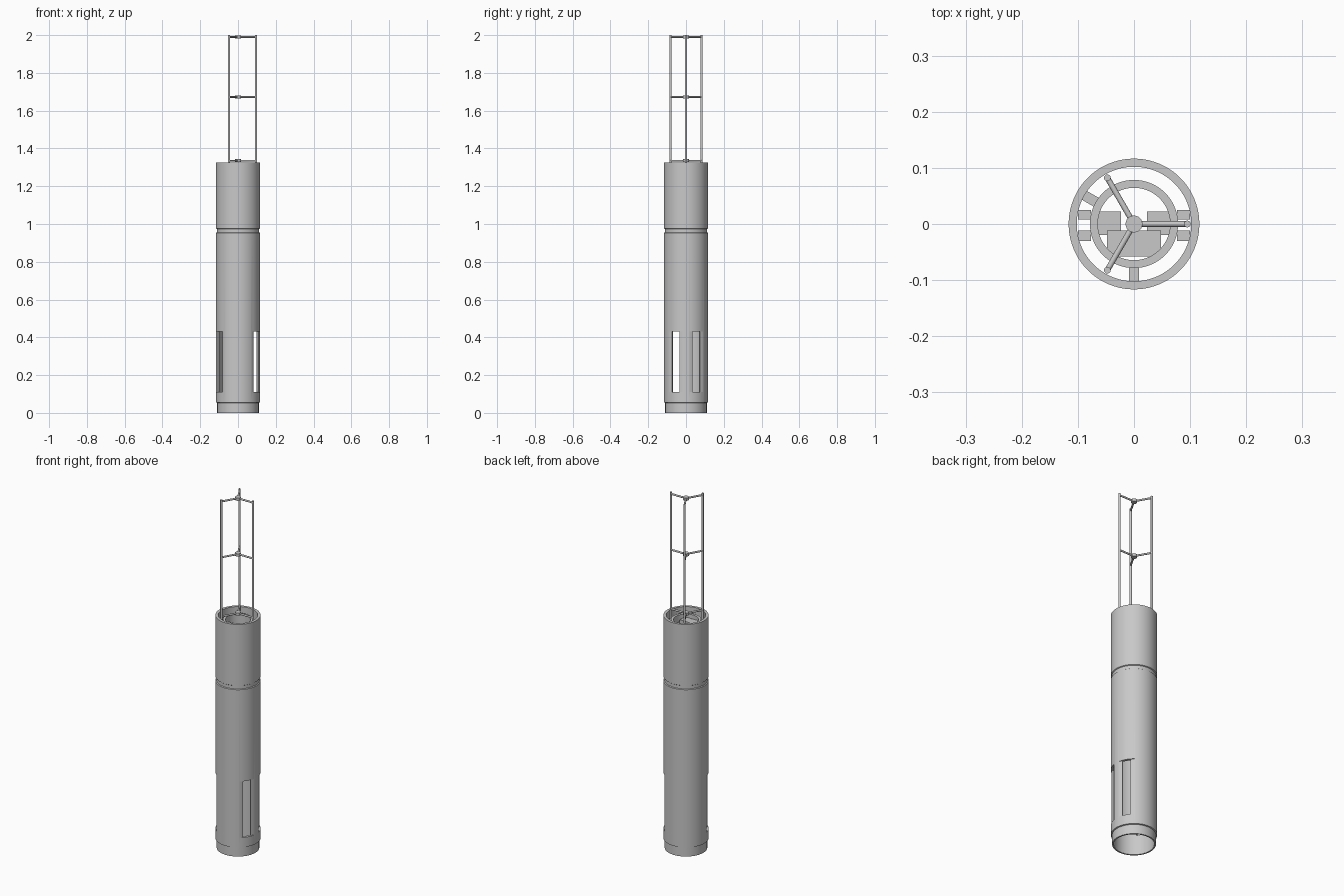
import bpy, bmesh
from math import radians, cos, sin, pi
from mathutils import Matrix, Vector

cube = bpy.data.objects.get("Cube")
if cube:
    bpy.data.objects.remove(cube, do_unlink=True)

grey = bpy.data.materials.new("light_grey_metal")
grey.use_nodes = True
tone = (0.58, 0.58, 0.58, 1)
grey.diffuse_color = tone
grey.node_tree.nodes["Principled BSDF"].inputs["Base Color"].default_value = tone


def finish(name, bm):
    """Turn a bmesh into a named grey object."""
    bmesh.ops.recalc_face_normals(bm, faces=bm.faces)
    mesh = bpy.data.meshes.new(name)
    bm.to_mesh(mesh)
    bm.free()
    mesh.materials.append(grey)
    obj = bpy.data.objects.new(name, mesh)
    bpy.context.collection.objects.link(obj)
    return obj


def smooth(obj):
    bpy.ops.object.select_all(action='DESELECT')
    obj.select_set(True)
    bpy.context.view_layer.objects.active = obj
    bpy.ops.object.shade_smooth_by_angle(angle=radians(30))


def lathe(name, profile, segments=96):
    """Spin a closed (radius, height) profile around z."""
    bm = bmesh.new()
    rings = []
    for i in range(segments):
        a = 2 * pi * i / segments
        rings.append([bm.verts.new((r * cos(a), r * sin(a), z)) for r, z in profile])
    n = len(profile)
    for i in range(segments):
        p, q = rings[i], rings[(i + 1) % segments]
        for j in range(n):
            k = (j + 1) % n
            bm.faces.new((p[j], q[j], q[k], p[k]))
    return finish(name, bm)


def box(name, lo, hi, angle=0):
    """Box between two corners, turned about z by an angle in degrees."""
    bm = bmesh.new()
    bmesh.ops.create_cube(bm, size=1)
    lo, hi = Vector(lo), Vector(hi)
    size = hi - lo
    turn = Matrix.Rotation(radians(angle), 4, 'Z')
    bm.transform(turn @ Matrix.Translation((lo + hi) / 2) @ Matrix.Diagonal((*size, 1)))
    return finish(name, bm)


def rod(name, start, end, radius, sides=16):
    bm = bmesh.new()
    start, end = Vector(start), Vector(end)
    axis = end - start
    bmesh.ops.create_cone(bm, cap_ends=True, segments=sides, radius1=radius,
                          radius2=radius, depth=axis.length)
    spin = axis.to_track_quat('Z', 'Y').to_matrix().to_4x4()
    bm.transform(Matrix.Translation((start + end) / 2) @ spin)
    obj = finish(name, bm)
    smooth(obj)
    return obj


def cut(obj, cutter):
    mod = obj.modifiers.new("cut", 'BOOLEAN')
    mod.operation = 'DIFFERENCE'
    mod.solver = 'EXACT'
    mod.object = cutter
    bpy.context.view_layer.objects.active = obj
    bpy.ops.object.modifier_apply(modifier=mod.name)
    bpy.data.objects.remove(cutter, do_unlink=True)


R, BORE, SPIGOT = 0.1165, 0.102, 0.11
TOP = 1.325

# Outer casing with a bottom spigot and a joint groove
casing = lathe("outer_casing", [
    (BORE, 0), (SPIGOT, 0), (SPIGOT, 0.053), (R, 0.055),
    (R, 0.953), (0.112, 0.956), (0.112, 0.974), (R, 0.977),
    (R, TOP), (BORE, TOP)])

# Three flat side pockets, each with a narrower opening through the wall
for angle in (30, -30, 210):
    cut(casing, box("pocket_cutter", (0.1085, -0.06, 0.11), (0.14, 0.06, 0.43), angle))
    cut(casing, box("slot_cutter", (0.08, -0.022, 0.1101), (0.13, 0.022, 0.4299), angle))
smooth(casing)

# Inner sleeve and the ribs that hold it
sleeve = lathe("inner_sleeve", [(0.0645, 1.0), (0.0785, 1.0), (0.0785, 1.3), (0.0645, 1.3)], 64)
smooth(sleeve)
for angle in (150, 270):
    box("sleeve_rib", (0.077, -0.009, 1.0), (0.103, 0.009, 1.28), angle)

# Equipment inside the sleeve
for side in (-1, 1):
    x1, x2 = sorted((side * 0.023, side * 0.066))
    box("support_plate", (x1, -0.02, 1.0), (x2, 0.022, 1.26))
    x1, x2 = sorted((side * 0.077, side * 0.1))
    box("back_guide", (x1, 0.008, 1.0), (x2, 0.025, 1.28))
    box("front_guide", (x1, -0.03, 1.0), (x2, -0.012, 1.28))
box("equipment_block", (-0.048, -0.058, 1.0), (0.048, -0.012, 1.28))

# Open mast: three uprights joined by three-armed spiders
REACH = 0.095
for angle in (0, 120, 240):
    x, y = REACH * cos(radians(angle)), REACH * sin(radians(angle))
    rod("mast_upright", (x, y, 1.0), (x, y, 2.0), 0.006)
    for z in (1.335, 1.672, 1.99):
        rod("spider_arm", (0, 0, z), (x, y, z), 0.005)
for z in (1.335, 1.672, 1.99):
    rod("spider_hub", (0, 0, z - 0.008), (0, 0, z + 0.008), 0.015, 24)
